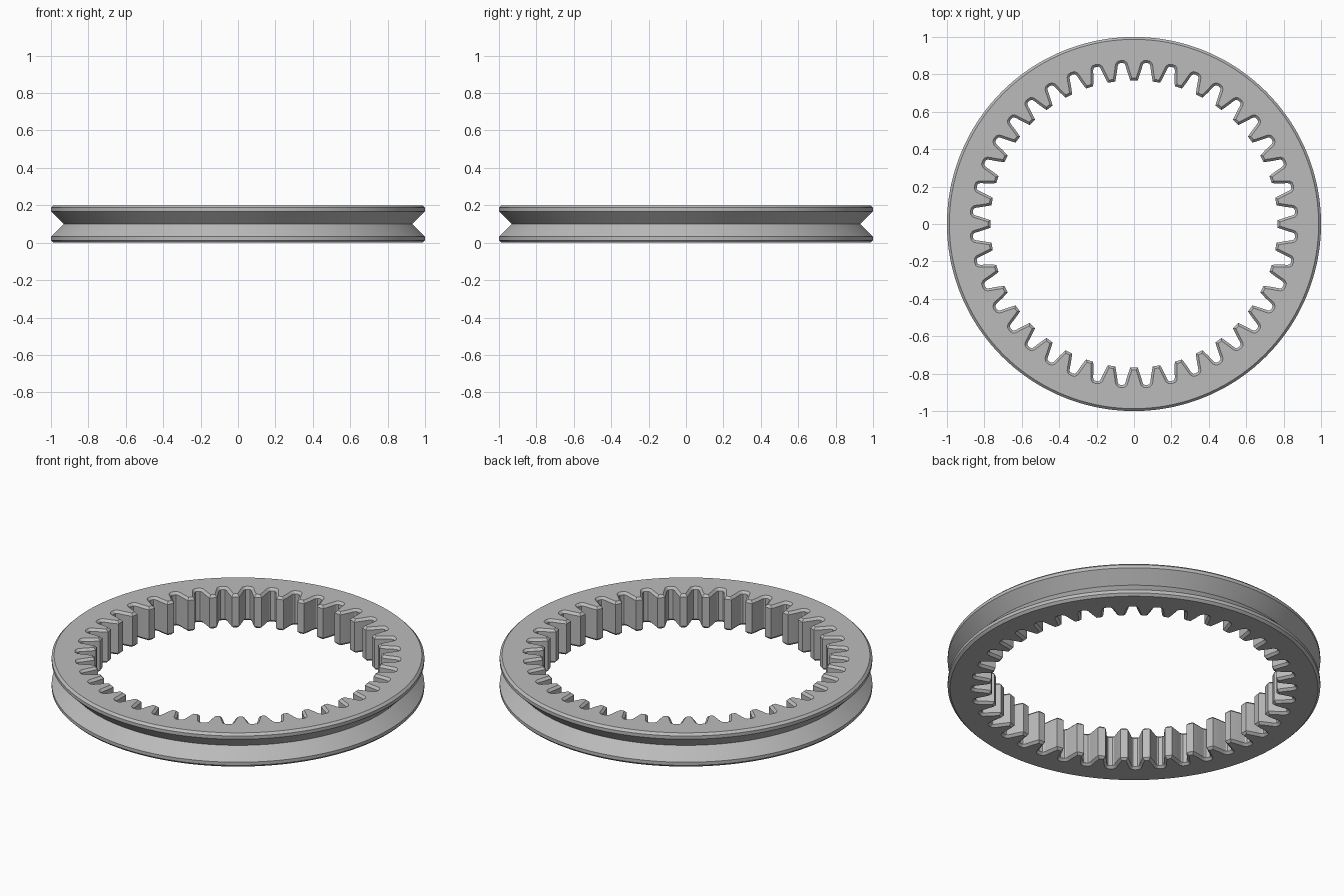
import bpy
import bmesh
from math import cos, sin, radians
from mathutils import Vector

cube = bpy.data.objects.get("Cube")
if cube:
    bpy.data.objects.remove(cube)

TEETH = 40
PITCH = 360 / TEETH
HEIGHT = 0.2
BEVEL = 0.013

# Half a tooth, from the tip centre to the gap centre: (degrees, radius)
HALF_TOOTH = [(0, 0.768), (1.5, 0.768), (2.0, 0.789), (2.4, 0.808), (2.75, 0.827),
              (3.0, 0.843), (3.25, 0.855), (3.7, 0.862), (4.5, 0.864)]
TOOTH = HALF_TOOTH + [(PITCH - a, r) for a, r in HALF_TOOTH[-2:0:-1]]


def polar(angle, radius):
    return Vector((radius * cos(radians(angle)), radius * sin(radians(angle))))


# Toothed outline and its copy offset into the metal for the bevels
steps = [(a + t * PITCH, r) for t in range(TEETH) for a, r in TOOTH]
teeth = [polar(a, r) for a, r in steps]
count = len(teeth)
teeth_bevel = []
for i, p in enumerate(teeth):
    before = (p - teeth[i - 1]).normalized()
    after = (teeth[(i + 1) % count] - p).normalized()
    along = (before + after).normalized()
    teeth_bevel.append(p + BEVEL / max(along.dot(after), 0.7) * Vector((along.y, -along.x)))


def circle(radius):
    return [polar(i * 360 / count, radius) for i in range(count)]


# Closed cross-section: toothed bore, then bevelled rim with a V groove
sections = [
    (teeth_bevel, 0), (circle(1 - BEVEL), 0), (circle(1), BEVEL),
    (circle(1), 0.032), (circle(0.932), HEIGHT / 2), (circle(1), HEIGHT - 0.032),
    (circle(1), HEIGHT - BEVEL), (circle(1 - BEVEL), HEIGHT),
    (teeth_bevel, HEIGHT), (teeth, HEIGHT - BEVEL), (teeth, BEVEL),
]
bm = bmesh.new()
rings = [[bm.verts.new((p.x, p.y, z)) for p in outline] for outline, z in sections]
for k, ring in enumerate(rings):
    following = rings[(k + 1) % len(rings)]
    for i in range(count):
        j = (i + 1) % count
        bm.faces.new((ring[i], ring[j], following[j], following[i]))
bmesh.ops.recalc_face_normals(bm, faces=bm.faces)
mesh = bpy.data.meshes.new("ring_gear")
bm.to_mesh(mesh)
bm.free()

gear = bpy.data.objects.new("ring_gear", mesh)
bpy.context.collection.objects.link(gear)

# Plain grey metal
grey = bpy.data.materials.new("grey_metal")
grey.use_nodes = True
colour = (0.5, 0.5, 0.5, 1)
grey.diffuse_color = colour
grey.node_tree.nodes["Principled BSDF"].inputs["Base Color"].default_value = colour
mesh.materials.append(grey)

# Smooth round walls, crisp edges
bpy.ops.object.select_all(action="DESELECT")
gear.select_set(True)
bpy.context.view_layer.objects.active = gear
bpy.ops.object.shade_smooth_by_angle(angle=radians(25))
